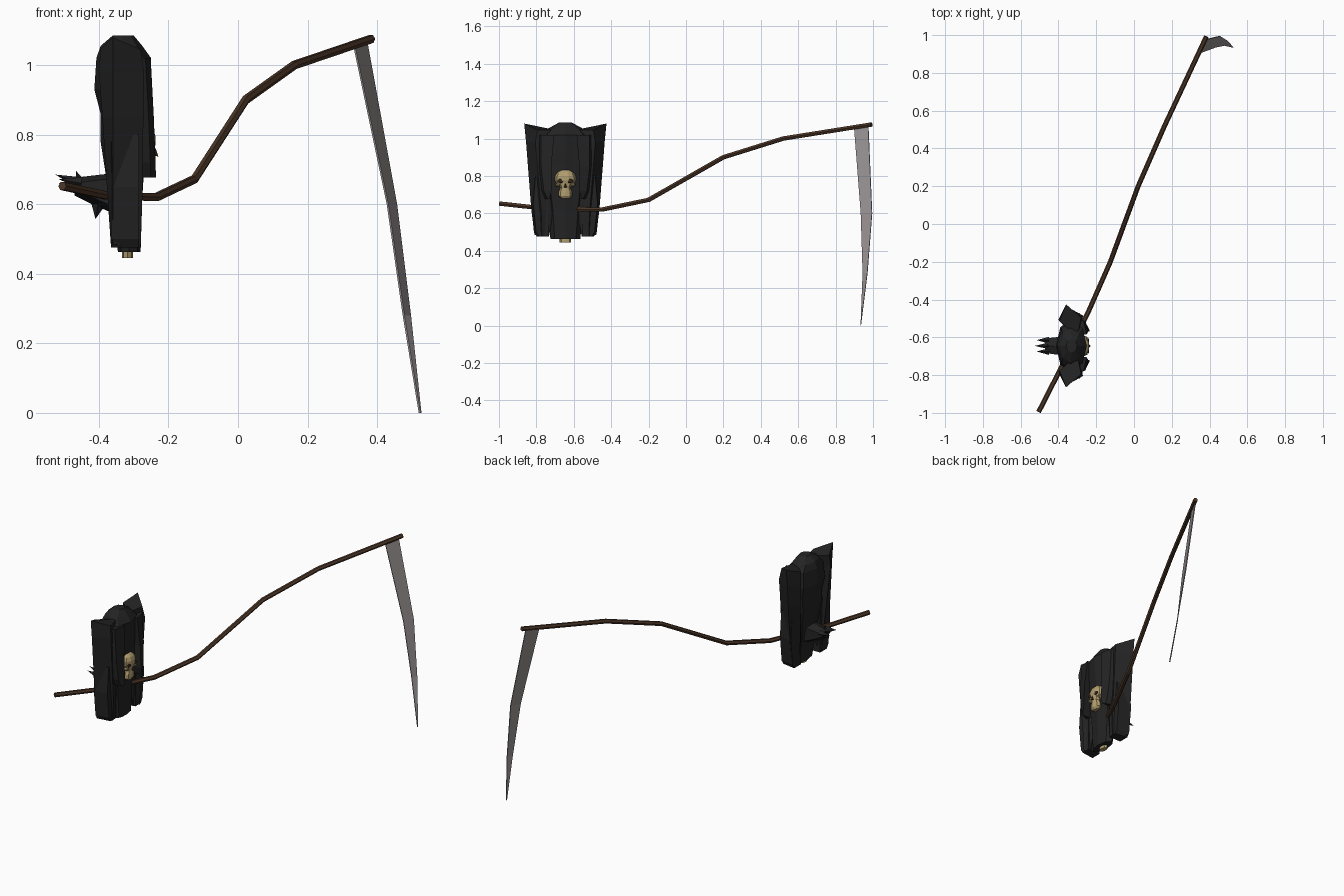
import bpy, bmesh, math
from mathutils import Vector

cube = bpy.data.objects.get("Cube")
if cube:
    bpy.data.objects.remove(cube, do_unlink=True)


def material(name, rgb, rough=0.8):
    m = bpy.data.materials.new(name)
    m.use_nodes = True
    m.diffuse_color = (*rgb, 1)
    bsdf = m.node_tree.nodes["Principled BSDF"]
    bsdf.inputs["Base Color"].default_value = (*rgb, 1)
    bsdf.inputs["Roughness"].default_value = rough
    return m


CLOTH = material("black_cloth", (0.017, 0.017, 0.017))
WOOD = material("dark_wood", (0.07, 0.036, 0.02))
STEEL = material("grey_steel", (0.31, 0.28, 0.285))
BONE = material("old_bone", (0.44, 0.34, 0.16))
HOLLOW = material("eye_hollow", (0.04, 0.025, 0.012))
MID = -0.645  # y of the figure's plane of symmetry


def finish(name, bm, mat):
    bmesh.ops.recalc_face_normals(bm, faces=bm.faces)
    me = bpy.data.meshes.new(name)
    bm.to_mesh(me)
    bm.free()
    me.materials.append(mat)
    ob = bpy.data.objects.new(name, me)
    bpy.context.collection.objects.link(ob)
    return ob


def loft(name, rings, mat):
    """Skin equal-length rings of points and cap both ends."""
    bm = bmesh.new()
    loops = [[bm.verts.new(p) for p in ring] for ring in rings]
    n = len(loops[0])
    for a, b in zip(loops, loops[1:]):
        for i in range(n):
            j = (i + 1) % n
            bm.faces.new((a[i], a[j], b[j], b[i]))
    bm.faces.new(loops[0])
    bm.faces.new(loops[-1])
    return finish(name, bm, mat)


def oval(z, x0, x1, half, n=8):
    cx, rx = (x0 + x1) / 2, (x1 - x0) / 2
    angles = [math.tau * i / n for i in range(n)]
    return [(cx + rx * math.cos(a), MID + half * math.sin(a), z) for a in angles]


def tube(name, path, radius, mat, n=6):
    pts = [Vector(p) for p in path]
    rings = []
    for i, p in enumerate(pts):
        d = (pts[min(i + 1, len(pts) - 1)] - pts[max(i - 1, 0)]).normalized()
        side = d.cross(Vector((0, 0, 1))).normalized()
        up = side.cross(d)
        rings.append([p + radius * (side * math.cos(math.tau * k / n)
                                    + up * math.sin(math.tau * k / n)) for k in range(n)])
    return loft(name, rings, mat)


def spike(name, base, tip, radius, mat):
    """Four-sided thorn from base to tip."""
    base, tip = Vector(base), Vector(tip)
    bm = bmesh.new()
    bmesh.ops.create_cone(bm, segments=4, radius1=radius, radius2=0,
                          depth=(tip - base).length, cap_ends=True)
    ob = finish(name, bm, mat)
    ob.location = (base + tip) / 2
    ob.rotation_euler = (tip - base).to_track_quat('Z', 'Y').to_euler()
    return ob


def ball(name, loc, size, mat, u=10, v=7):
    bm = bmesh.new()
    bmesh.ops.create_uvsphere(bm, u_segments=u, v_segments=v, radius=1)
    bmesh.ops.scale(bm, vec=size, verts=bm.verts)
    ob = finish(name, bm, mat)
    ob.location = loc
    return ob


# Crooked wooden shaft
tube("scythe_shaft", [(-0.505, -0.995, 0.652), (-0.38, -0.75, 0.625), (-0.235, -0.45, 0.62),
                      (-0.125, -0.2, 0.672), (0.022, 0.2, 0.9), (0.162, 0.52, 1.0),
                      (0.383, 0.992, 1.075)], 0.013, WOOD)

# Curved blade: outer and inner edge, given a slight thickness
outer = [(0.37, 0.975, 1.065), (0.455, 0.995, 0.6), (0.495, 0.97, 0.28), (0.525, 0.935, 0)]
inner = [(0.335, 0.9, 1.05), (0.43, 0.935, 0.6), (0.476, 0.945, 0.28), (0.522, 0.934, 0)]
shift = Vector((0.0025, -0.001, 0))
loft("scythe_blade", [[Vector(o) + shift, Vector(i) + shift, Vector(i) - shift, Vector(o) - shift]
                      for o, i in zip(outer, inner)], STEEL)

# Robe body with rounded top
loft("robe_body", [oval(*r) for r in [
    (0.462, -0.345, -0.28, 0.08), (0.62, -0.37, -0.275, 0.095), (0.78, -0.395, -0.265, 0.12),
    (0.86, -0.395, -0.262, 0.13), (0.93, -0.413, -0.255, 0.14), (1.02, -0.407, -0.25, 0.13),
    (1.055, -0.395, -0.275, 0.09), (1.085, -0.36, -0.3, 0.035)]], CLOTH)

# Cloak wings and front drapes, one on each side
for s, label in ((-1, "right"), (1, "left")):
    def at(x, d, z):
        return (x, MID + s * d, z)

    loft(label + "_cloak_wing", [
        [at(-0.36, tip, z + lift), at(front, mid, z), at(-0.3, inn, z), at(back, mid - 0.02, z)]
        for z, lift, tip, mid, inn, front, back in [
            (0.475, 0.01, 0.165, 0.125, 0.088, -0.28, -0.365),
            (0.62, 0, 0.182, 0.13, 0.06, -0.275, -0.375),
            (0.85, 0, 0.2, 0.15, 0.06, -0.272, -0.39),
            (0.98, 0, 0.21, 0.16, 0.06, -0.27, -0.4),
            (1.045, 0.035, 0.22, 0.15, 0.05, -0.28, -0.395)]], CLOTH)
    loft(label + "_cloak_hem", [
        [at(-0.365, 0.172 + w, z), at(-0.285, 0.16 + w, z),
         at(-0.285, 0.09, z), at(-0.365, 0.09, z)]
        for z, w in [(0.475, -0.02), (0.5, -0.004), (0.65, 0.012), (0.8, 0)]], CLOTH)
    loft(label + "_front_drape", [
        [at(front, d0, z), at(front - 0.015, d1, z), at(-0.3, d1 + 0.02, z), at(-0.29, d0, z)]
        for z, front, d0, d1 in [
            (0.677, -0.236, 0.085, 0.095), (0.72, -0.237, 0.075, 0.115),
            (0.85, -0.242, 0.075, 0.13), (1.02, -0.251, 0.06, 0.13)]], CLOTH)

# Ragged tail at the back of the robe
loft("back_tail", [[(x, MID - h, low + 0.02), (x, MID, low), (x, MID + h, low + 0.02),
                    (x, MID + h, high - 0.015), (x, MID, high), (x, MID - h, high - 0.015)]
                   for x, h, low, high in [(-0.35, 0.05, 0.57, 0.69), (-0.42, 0.045, 0.6, 0.682),
                                           (-0.47, 0.038, 0.625, 0.676)]], CLOTH)
for i, (y, length, rise) in enumerate([(-0.03, 0.515, 0.672), (0.0, 0.525, 0.685),
                                       (0.03, 0.515, 0.66)]):
    spike(f"tail_thorn_{i + 1}", (-0.45, MID + y, 0.66), (-length, MID + y, rise), 0.018, CLOTH)
spike("upper_thorn", (-0.455, MID, 0.665), (-0.465, MID, 0.695), 0.014, CLOTH)
spike("lower_thorn", (-0.4, MID, 0.61), (-0.41, MID, 0.557), 0.025, CLOTH)

# Bone stump under the robe
loft("neck_bone", [oval(0.445, -0.333, -0.302, 0.03), oval(0.5, -0.333, -0.302, 0.03)], BONE)

# Skull on the chest
ball("skull_cranium", (-0.272, MID, 0.786), (0.037, 0.057, 0.049), BONE)
loft("skull_jaw", [oval(*r) for r in [
    (0.68, -0.28, -0.25, 0.022), (0.692, -0.285, -0.242, 0.037), (0.715, -0.285, -0.242, 0.036),
    (0.735, -0.285, -0.243, 0.026), (0.77, -0.29, -0.238, 0.042)]], BONE)
for s, label in ((-1, "right"), (1, "left")):
    ball(label + "_eye_hollow", (-0.243, MID + s * 0.025, 0.773), (0.006, 0.017, 0.011),
         HOLLOW, 8, 5)
    ball(label + "_cheek", (-0.262, MID + s * 0.04, 0.752), (0.02, 0.014, 0.01), BONE, 6, 5)
spike("nose_hollow", (-0.238, MID, 0.738), (-0.237, MID, 0.762), 0.009, HOLLOW)
